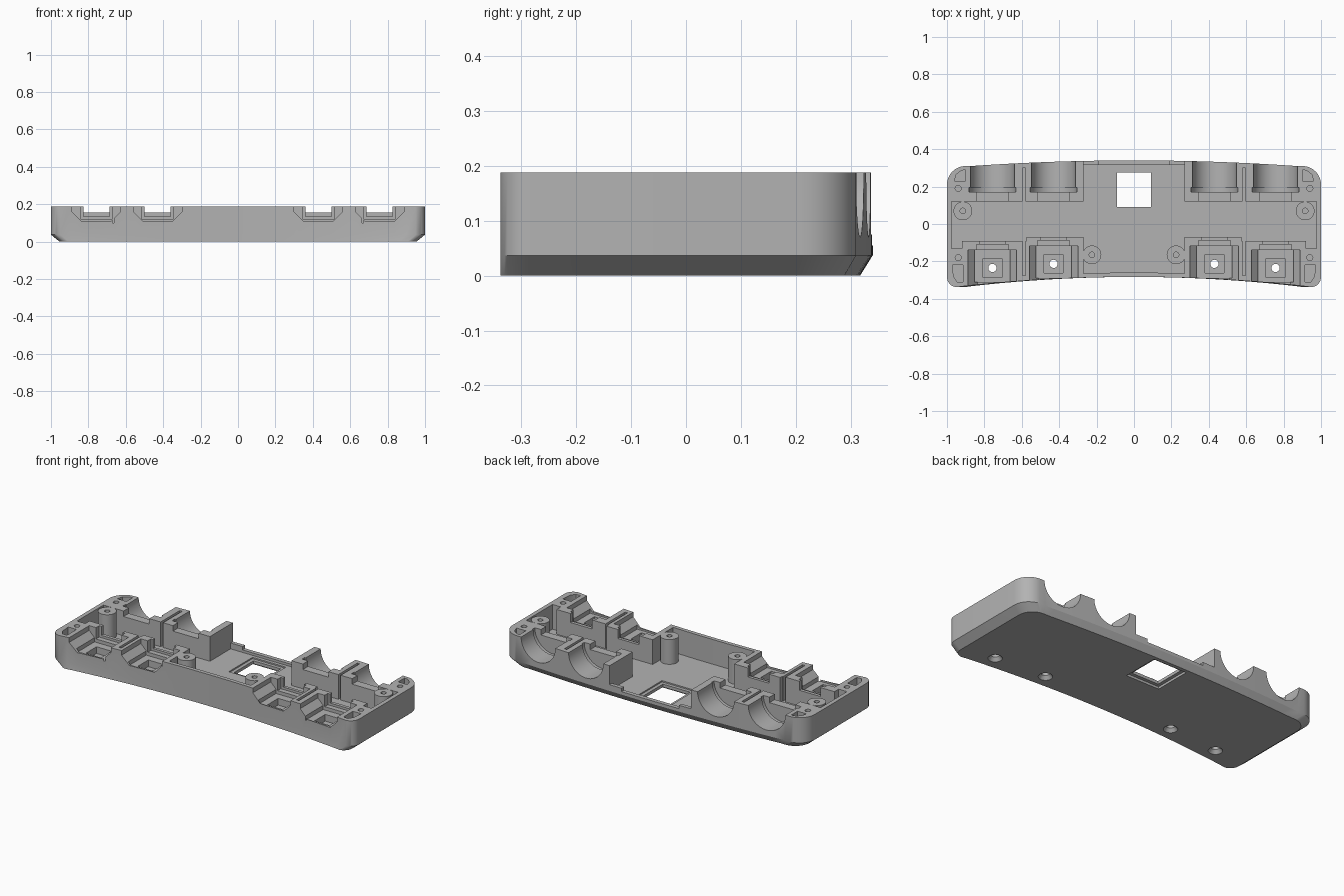
import bpy, bmesh, math

if "Cube" in bpy.data.objects:
    bpy.data.objects.remove(bpy.data.objects["Cube"])

H = 0.188       # rim height
FLOOR = 0.04    # inside floor height
grey = bpy.data.materials.new("mid grey")
grey.diffuse_color = (0.45, 0.45, 0.45, 1)
grey.use_nodes = True
grey.node_tree.nodes["Principled BSDF"].inputs["Base Color"].default_value = grey.diffuse_color


def loft(name, rings):
    """Closed solid through rings that share one vertex count."""
    bm = bmesh.new()
    loops = [[bm.verts.new(p) for p in ring] for ring in rings]
    n = len(loops[0])
    bm.faces.new(loops[0])
    bm.faces.new(loops[-1])
    for a, b in zip(loops, loops[1:]):
        for i in range(n):
            bm.faces.new((a[i], a[(i + 1) % n], b[(i + 1) % n], b[i]))
    bmesh.ops.recalc_face_normals(bm, faces=bm.faces)
    me = bpy.data.meshes.new(name)
    bm.to_mesh(me)
    bm.free()
    me.materials.append(grey)
    ob = bpy.data.objects.new(name, me)
    bpy.context.collection.objects.link(ob)
    return ob


def prism(pts, z0, z1):
    return loft("tool", [[(x, y, z) for x, y in pts] for z in (z0, z1)])


def box(x0, x1, y0, y1, z0, z1):
    return prism([(x0, y0), (x1, y0), (x1, y1), (x0, y1)], z0, z1)


def disc(x, y, r0, r1, z0, z1, n=32):
    a = [2 * math.pi * i / n for i in range(n)]
    return loft("tool", [[(x + r * math.cos(t), y + r * math.sin(t), z) for t in a]
                         for r, z in ((r0, z0), (r1, z1))])


def trough(x, y0, y1, r, n=48):
    """Cylinder along y, centred on the rim height."""
    a = [2 * math.pi * i / n for i in range(n)]
    return loft("tool", [[(x + r * math.cos(t), y, H + r * math.sin(t)) for t in a]
                         for y in (y0, y1)])


def cradle(x, y0, y1, top, bottom, z):
    """Slot along y with slanted sides and a flat bottom."""
    prof = [(-bottom, z), (bottom, z), (top, z + 0.05), (top, 0.3), (-top, 0.3), (-top, z + 0.05)]
    return loft("tool", [[(x + px, y, pz) for px, pz in prof] for y in (y0, y1)])


def apply(tool, op='DIFFERENCE'):
    m = body.modifiers.new(op, 'BOOLEAN')
    m.operation, m.object, m.solver = op, tool, 'EXACT'
    bpy.context.view_layer.objects.active = body
    bpy.ops.object.modifier_apply(modifier=m.name)
    bpy.data.objects.remove(tool)


# Body outline: bowed back edge, hollow front edge, rounded corners
def arc(cx, cy, r, a0, a1, n=10):
    return [(cx + r * math.cos(math.radians(a0 + (a1 - a0) * i / n)),
             cy + r * math.sin(math.radians(a0 + (a1 - a0) * i / n))) for i in range(n + 1)]


def front_y(x):
    return -0.283 - 0.055 * (x / 0.96) ** 2


half = [(0.9 * i / 14, front_y(0.9 * i / 14)) for i in range(1, 15)]
half += arc(0.945, -0.283, 0.055, -85, 0) + arc(0.9, 0.21, 0.1, 0, 85)
half += [(0.87 * i / 14, 0.34 - 0.03 * (i / 14) ** 2) for i in range(14, 0, -1)]
outline = [(0, front_y(0))] + half + [(0, 0.34)] + [(-x, y) for x, y in reversed(half)]
base = [(x * 0.955, y - 0.023 * max(y, 0) / 0.34, 0) for x, y in outline]
body = loft("case_bottom", [base] + [[(x, y, z) for x, y in outline] for z in (0.037, H)])

# Main cavity between the socket blocks
side = [(0.1, -0.26), (0.27, -0.264), (0.27, -0.07), (0.575, -0.07), (0.575, -0.09),
        (0.92, -0.09), (0.92, -0.13), (0.975, -0.13), (0.975, 0.12), (0.27, 0.12), (0.27, 0.315)]
apply(prism(side + [(-x, y) for x, y in reversed(side)], FLOOR, 0.3))

# Open gap in the back wall with a stepped lip
apply(box(-0.27, 0.27, 0.3, 0.4, 0.075, 0.3))
apply(box(-0.19, 0.19, 0.3, 0.4, 0.055, 0.3))

# Square window through the floor with a rebate on both faces
apply(box(-0.09, 0.09, 0.09, 0.275, -0.1, 0.1))
for z0, z1 in ((-0.1, 0.014), (0.032, 0.1)):
    apply(box(-0.11, 0.11, 0.07, 0.295, z0, z1))

for s in (-1, 1):
    # Screw posts
    for x, y in ((0.915, 0.07), (0.225, -0.165)):
        apply(disc(s * x, y, 0.05, 0.05, 0.02, H), 'UNION')
        apply(disc(s * x, y, 0.015, 0.015, 0.06, 0.3, 20))

    # Socket pairs: outer and inner
    for x, dy in ((0.757, 0), (0.43, 0.022)):
        cx = s * x
        # back barrel seats, collar groove and cable notch
        apply(trough(cx, 0.19, 0.5, 0.118))
        apply(trough(cx, 0.17, 0.195, 0.125))
        apply(box(cx - 0.085, cx + 0.085, 0.1, 0.18, 0.155, 0.3))
        # front cradles
        apply(cradle(cx, -0.5, -0.14 + dy, 0.13, 0.08, 0.11))
        apply(box(cx - 0.095, cx + 0.095, -0.31 + dy, -0.14 + dy, 0.10, 0.3))
        apply(box(cx - 0.085, cx + 0.085, -0.17 + dy, -0.11 + dy, 0.12, 0.3))
        apply(box(cx - 0.07, cx + 0.07, -0.12 + dy, -0.05, 0.134, 0.3))
        # well with a countersunk hole through the base
        apply(box(cx - 0.05, cx + 0.05, -0.285 + dy, -0.185 + dy, 0.06, 0.3))
        apply(disc(cx, -0.235 + dy, 0.022, 0.022, -0.1, 0.2))
        apply(disc(cx, -0.235 + dy, 0.04, 0.022, -0.002, 0.02))

    # Slits between neighbouring sockets
    for y0, y1 in ((-0.275, -0.05), (0.1, 0.3)):
        apply(box(s * 0.588 - 0.008, s * 0.588 + 0.008, y0, y1, FLOOR, 0.3))

    # Corner pads: pilot holes and lightening pockets
    for y in (0.19, -0.18):
        apply(disc(s * 0.94, y, 0.016, 0.016, 0.06, 0.3, 20))
    apply(prism([(s * x, y) for x, y in ((0.9, 0.23), (0.96, 0.23), (0.95, 0.265),
                                         (0.925, 0.285), (0.9, 0.29))], 0.08, 0.3))
    apply(prism([(s * x, y) for x, y in ((0.915, -0.22), (0.97, -0.22), (0.965, -0.28),
                                         (0.945, -0.31), (0.915, -0.31))], 0.08, 0.3))

body.select_set(True)
bpy.context.view_layer.objects.active = body
bpy.ops.object.shade_smooth_by_angle(angle=math.radians(30))
